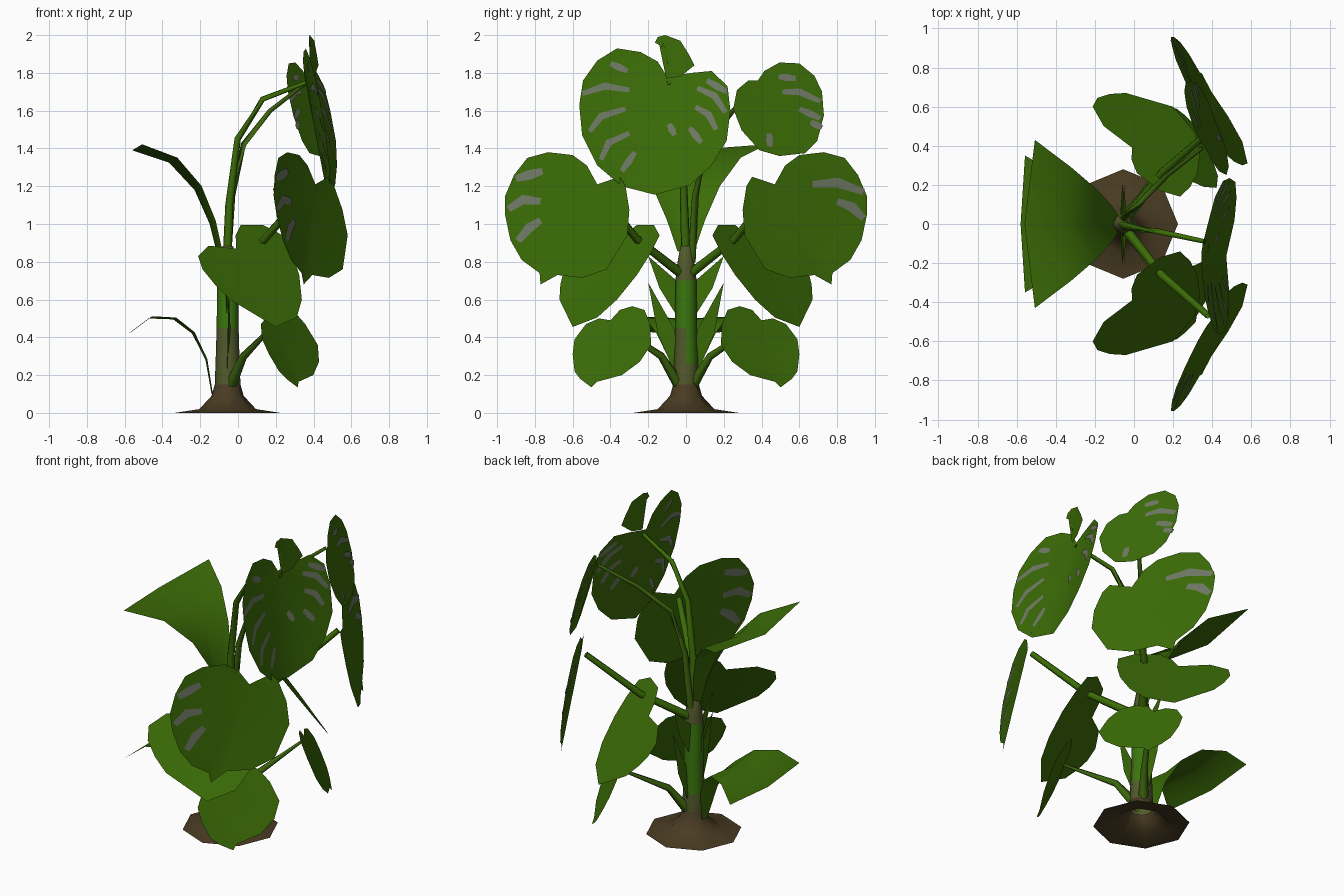
import bpy, bmesh, math
from mathutils import Vector


def mat(name, rgb):
    m = bpy.data.materials.new(name)
    m.diffuse_color = (*rgb, 1)
    return m


LEAF = mat("leaf green", (0.044, 0.15, 0.002))
STEM = mat("stem green", (0.042, 0.18, 0.004))
PETIOLE = mat("petiole green", (0.045, 0.13, 0.004))
OLIVE = mat("olive bark", (0.085, 0.1, 0.024))
SOIL = mat("soil brown", (0.066, 0.044, 0.016))
GREY = mat("grey streak", (0.16, 0.19, 0.13))
CX = -0.055  # trunk axis


def make(name, verts, faces, mats, smooth=True):
    me = bpy.data.meshes.new(name)
    me.from_pydata([tuple(v) for v in verts], [], faces)
    for m in mats:
        me.materials.append(m)
    ob = bpy.data.objects.new(name, me)
    bpy.context.collection.objects.link(ob)
    for p in me.polygons:
        p.use_smooth = smooth
    return ob


def surface(outline, tip, plane):
    """Folded sheet x(y, z): a plane plus a crease along the notch-tip line."""
    a, b, c, k = plane
    n, t = Vector(outline[0]), Vector(outline[tip])
    d = (t - n).normalized()
    return lambda y, z: a + b * y + c * z + k * abs((y - n.x) * d.y - (z - n.y) * d.x)


def leaf(name, outline, tip, plane, side=1, streaks=(), width=0.038):
    f = surface(outline, tip, plane)
    verts = [(f(y, z), side * y, z) for y, z in outline]
    n = len(outline)
    ob = make(name, verts, [list(range(tip + 1)), list(range(tip, n)) + [0]], [LEAF])
    bm = bmesh.new()
    bm.from_mesh(ob.data)
    bmesh.ops.triangulate(bm, faces=bm.faces[:])
    bm.to_mesh(ob.data)
    bm.free()
    # painted streaks: thin ribbons on both sides of the sheet
    sv, sf = [], []
    for path in streaks:
        p = [Vector(q) for q in path]
        if len(p) == 2:
            p.insert(1, (p[0] + p[1]) / 2)
        for off in (0.004, -0.004):
            base = len(sv)
            for i, q in enumerate(p):
                d = (p[min(i + 1, 2)] - p[max(i - 1, 0)]).normalized()
                w = width * (0.5 if i == 1 else 0.33)
                for s in (w, -w):
                    y, z = q.x - d.y * s, q.y + d.x * s
                    sv.append((f(y, z) + off, side * y, z))
            sf += [(base, base + 1, base + 3, base + 2), (base + 2, base + 3, base + 5, base + 4)]
    if sv:
        make(name + "_streaks", sv, sf, [GREY], False)


def tube(name, pts, r0, r1, m, sides=5):
    pts = [Vector(p) for p in pts]
    verts, faces = [], []
    for i, p in enumerate(pts):
        d = (pts[min(i + 1, len(pts) - 1)] - pts[max(i - 1, 0)]).normalized()
        u = d.cross(Vector((0.3, 0.2, 1)) if abs(d.z) < 0.9 else Vector((0, 1, 0))).normalized()
        v = d.cross(u)
        r = r0 + (r1 - r0) * i / (len(pts) - 1)
        for j in range(sides):
            a = 2 * math.pi * j / sides
            verts.append(p + (u * math.cos(a) + v * math.sin(a)) * r)
        if i:
            for j in range(sides):
                q, k = (i - 1) * sides, (j + 1) % sides
                faces.append((q + j, q + k, q + sides + k, q + sides + j))
    make(name, verts, faces, [m])


def lathe(name, profile, sides, mats, rule):
    verts, faces = [], []
    for i, (r, z) in enumerate(profile):
        for j in range(sides):
            a = 2 * math.pi * j / sides
            verts.append((CX + r * math.cos(a), r * math.sin(a), z))
        if i:
            for j in range(sides):
                q, k = (i - 1) * sides, (j + 1) % sides
                faces.append((q + j, q + k, q + sides + k, q + sides + j))
    ob = make(name, verts, faces, mats)
    for p in ob.data.polygons:
        p.material_index = rule(p.center)


def fan(name, spine, fold, grow):
    """Back leaf: widening folded strip along a spine of (x, z, half width)."""
    verts, faces = [], []
    for i, (x, z, w) in enumerate(spine):
        g = fold + grow * w
        verts += [(x + g, -w, z + g * 0.6), (x, 0, z), (x + g, w, z + g * 0.6)]
        if i:
            b = 3 * i
            faces += [(b - 3, b - 2, b + 1, b), (b - 2, b - 1, b + 2, b + 1)]
    make(name, verts, faces, [LEAF])


# soil mound and trunk
lathe("soil_mound", [(0.28, 0), (0.15, 0.02), (0.085, 0.09), (0.068, 0.15)], 8, [SOIL], lambda c: 0)
lathe("trunk", [(0.07, 0.1), (0.064, 0.26), (0.058, 0.45), (0.056, 0.7), (0.048, 0.78), (0.03, 0.88), (0.0, 0.9)],
      8, [OLIVE, STEM], lambda c: 1 if 0.25 < c.z < 0.72 and (c.y > -0.01 or c.z > 0.5) else 0)

# top leaves
A = [(-0.1, 1.78), (-0.15, 1.86), (-0.24, 1.91), (-0.365, 1.93), (-0.47, 1.865), (-0.545, 1.76),
     (-0.565, 1.63), (-0.55, 1.47), (-0.47, 1.31), (-0.34, 1.2), (-0.165, 1.155), (0.02, 1.205),
     (0.135, 1.31), (0.215, 1.44), (0.235, 1.6), (0.22, 1.73), (0.135, 1.81), (0.03, 1.8)]
leaf("top_leaf", A, 10, (0.716, 0.08, -0.2, 0.21), 1, [
    [(-0.4, 1.85), (-0.31, 1.81)], [(-0.55, 1.69), (-0.43, 1.73), (-0.3, 1.71)],
    [(-0.51, 1.49), (-0.45, 1.57), (-0.32, 1.61)], [(-0.45, 1.34), (-0.41, 1.43), (-0.3, 1.48)],
    [(-0.34, 1.28), (-0.27, 1.38)], [(-0.09, 1.53), (-0.06, 1.47)], [(0.02, 1.51), (0.08, 1.43)],
    [(0.05, 1.62), (0.12, 1.58), (0.16, 1.5)], [(0.06, 1.72), (0.15, 1.68), (0.21, 1.59)],
    [(0.11, 1.76), (0.215, 1.7)]])
CURL = [(-0.105, 1.77), (-0.09, 1.92), (-0.165, 1.96), (-0.15, 1.99), (-0.11, 2.0), (-0.03, 1.97),
        (0.02, 1.89), (0.045, 1.84), (-0.03, 1.78)]
leaf("curled_young_leaf", CURL, 4, (0.402, 0.2, 0, 0.1))
B = [(0.38, 1.76), (0.33, 1.76), (0.27, 1.71), (0.25, 1.61), (0.295, 1.495), (0.39, 1.39), (0.495, 1.36),
     (0.63, 1.375), (0.695, 1.44), (0.73, 1.575), (0.72, 1.7), (0.68, 1.785), (0.6, 1.85),
     (0.495, 1.855), (0.415, 1.81)]
leaf("upper_side_leaf", B, 6, (1.0, -0.41, -0.27, 0.06), 1, [
    [(0.49, 1.78), (0.58, 1.77)], [(0.51, 1.7), (0.6, 1.7), (0.71, 1.65)],
    [(0.6, 1.61), (0.71, 1.56)], [(0.44, 1.48), (0.445, 1.41)], [(0.66, 1.54), (0.72, 1.51)]])

# mirrored leaf pairs
C = [(0.47, 1.21), (0.525, 1.31), (0.6, 1.365), (0.73, 1.38), (0.84, 1.35), (0.91, 1.26), (0.957, 1.15),
     (0.957, 1.045), (0.93, 0.915), (0.87, 0.81), (0.775, 0.74), (0.77, 0.68), (0.68, 0.73),
     (0.55, 0.715), (0.42, 0.76), (0.31, 0.94), (0.3, 1.075), (0.32, 1.2), (0.35, 1.25)]
D = [(0.39, 0.87), (0.5, 0.885), (0.6, 0.83), (0.645, 0.76), (0.665, 0.68), (0.67, 0.6), (0.6, 0.455),
     (0.47, 0.505), (0.365, 0.6), (0.26, 0.73), (0.19, 0.84), (0.14, 0.94), (0.17, 0.995),
     (0.26, 0.995), (0.33, 0.94)]
E = [(0.4, 0.49), (0.46, 0.5), (0.53, 0.47), (0.59, 0.39), (0.6, 0.31), (0.59, 0.22), (0.56, 0.18),
     (0.5, 0.135), (0.47, 0.165), (0.34, 0.2), (0.245, 0.27), (0.185, 0.36), (0.19, 0.47),
     (0.22, 0.545), (0.285, 0.565), (0.35, 0.545)]
STREAKS = {1: [[(0.67, 1.21), (0.8, 1.22), (0.94, 1.17)], [(0.8, 1.12), (0.88, 1.09), (0.94, 1.03)]],
           -1: [[(0.76, 1.28), (0.9, 1.24)], [(0.77, 1.12), (0.86, 1.13), (0.94, 1.08)],
                [(0.77, 1.02), (0.83, 0.98), (0.89, 0.91)]]}
for s, tag in ((1, "right"), (-1, "left")):
    leaf("mid_leaf_" + tag, C, 11, (0.915, -0.56, -0.2, 0.1), s, STREAKS[s], 0.052)
    leaf("side_leaf_" + tag, D, 6, (1.457, -1.24, -1.13, 0.08), s)
    leaf("low_leaf_" + tag, E, 7, (0.725, -0.67, -0.55, 0.08), s)
    tube("mid_petiole_" + tag, [(-0.04, s * 0.03, 0.74), (0.14, s * 0.26, 0.92), (0.38, s * 0.47, 1.19)],
         0.026, 0.018, LEAF)
    tube("low_petiole_" + tag, [(-0.05, s * 0.02, 0.12), (0.03, s * 0.13, 0.3), (0.2, s * 0.39, 0.475)],
         0.034, 0.008, PETIOLE)
    # upright pointed blades beside the trunk
    make("blade_" + tag, [(-0.06, s * 0.02, 0.12), (-0.05, s * 0.15, 0.42), (-0.05, s * 0.2, 0.69),
                          (-0.04, s * 0.06, 0.44)], [(0, 1, 2, 3)], [LEAF], False)
    make("upper_blade_" + tag, [(-0.06, s * 0.04, 0.5), (-0.05, s * 0.14, 0.66), (-0.06, s * 0.2, 0.83),
                                (-0.07, s * 0.05, 0.7)], [(0, 1, 2, 3)], [LEAF], False)

# tall petioles to the top leaves
tube("top_petiole", [(CX, 0, 0.82), (-0.045, -0.01, 1.1), (0.0, -0.02, 1.45), (0.13, -0.04, 1.66),
                     (0.365, -0.09, 1.75)], 0.026, 0.012, LEAF)
tube("upper_side_petiole", [(CX, 0.03, 0.8), (-0.03, 0.05, 1.15), (0.03, 0.11, 1.42), (0.17, 0.25, 1.6),
                            (0.35, 0.39, 1.74)], 0.022, 0.01, PETIOLE)

# fan-shaped back leaves
fan("upper_back_leaf", [(-0.11, 0.84, 0.045), (-0.15, 1.0, 0.1), (-0.23, 1.18, 0.18), (-0.365, 1.325, 0.29),
                        (-0.56, 1.39, 0.43)], 0.025, 0.065)
fan("lower_back_leaf", [(-0.14, 0.1, 0.03), (-0.172, 0.28, 0.09), (-0.243, 0.42, 0.16), (-0.343, 0.495, 0.22),
                        (-0.473, 0.5, 0.29), (-0.58, 0.42, 0.35)], 0.005, 0.05)
